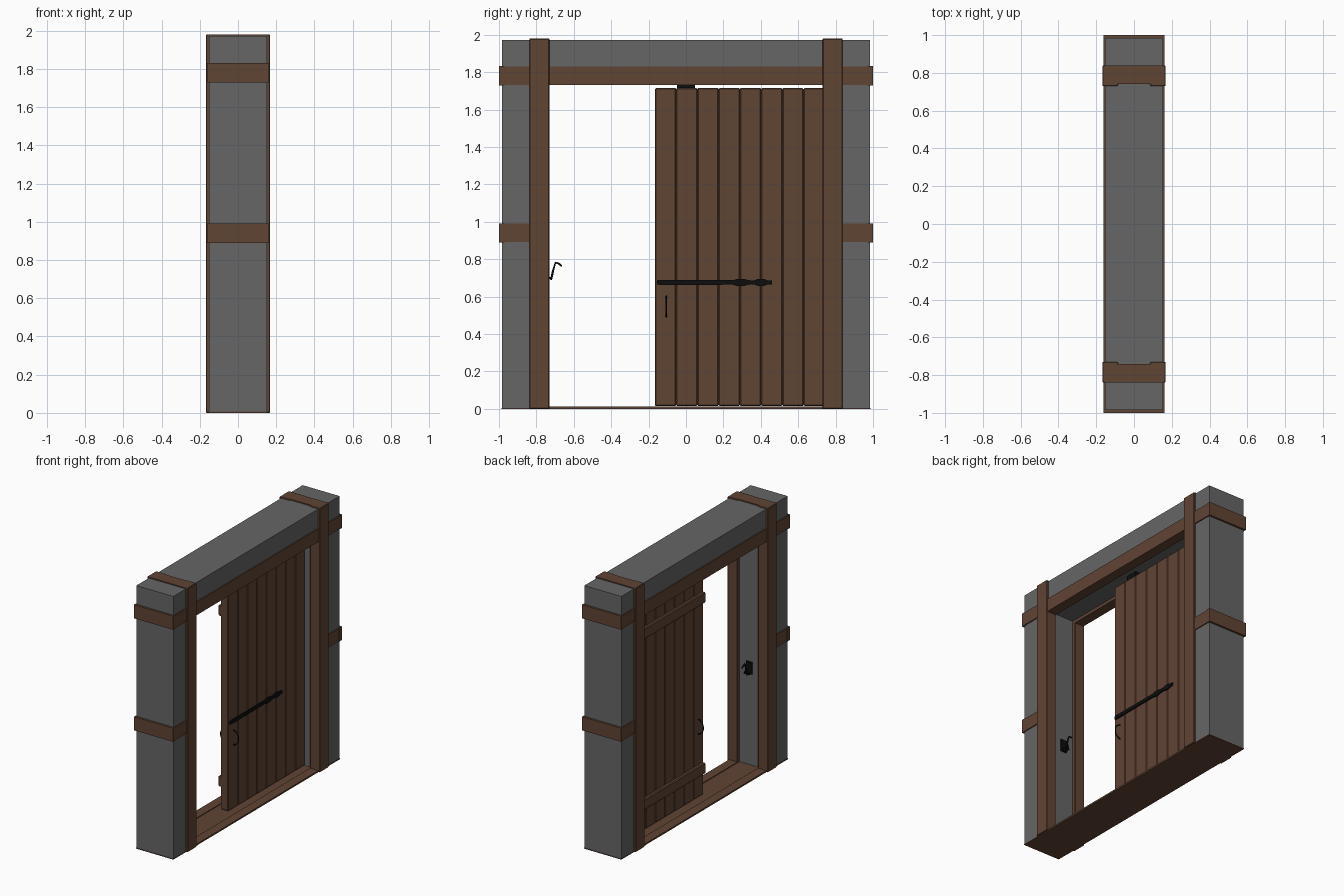
import bpy, bmesh, math
from mathutils import Vector

if "Cube" in bpy.data.objects:
    bpy.data.objects.remove(bpy.data.objects["Cube"])


def material(name, rgb):
    m = bpy.data.materials.new(name)
    m.diffuse_color = (*rgb, 1)
    m.use_nodes = True
    m.node_tree.nodes["Principled BSDF"].inputs["Base Color"].default_value = m.diffuse_color
    return m


WOOD = material("brown wood", (0.118, 0.058, 0.034))
STONE = material("grey stone", (0.132, 0.132, 0.132))
IRON = material("black iron", (0.004, 0.004, 0.004))


def finish(name, bm, mat):
    bmesh.ops.recalc_face_normals(bm, faces=bm.faces)
    me = bpy.data.meshes.new(name)
    bm.to_mesh(me)
    bm.free()
    ob = bpy.data.objects.new(name, me)
    bpy.context.collection.objects.link(ob)
    me.materials.append(mat)
    return ob


def box(name, x, y, z, mat, bevel=0.0):
    """Box from (min, max) ranges, with optional chamfer."""
    bm = bmesh.new()
    bmesh.ops.create_cube(bm, size=1)
    for v in bm.verts:
        v.co = [r[0] + (c + 0.5) * (r[1] - r[0]) for r, c in zip((x, y, z), v.co)]
    if bevel:
        bmesh.ops.bevel(bm, geom=bm.edges[:], offset=bevel, segments=1, affect='EDGES')
    return finish(name, bm, mat)


def plate(name, outline, x, mat):
    """Extrude a (y, z) outline through the x range."""
    bm = bmesh.new()
    f = bm.faces.new([bm.verts.new((x[0], a, b)) for a, b in outline])
    g = bmesh.ops.extrude_face_region(bm, geom=[f])["geom"]
    for v in g:
        if isinstance(v, bmesh.types.BMVert):
            v.co.x = x[1]
    return finish(name, bm, mat)


def rod(name, points, radius, mat):
    cu = bpy.data.curves.new(name, 'CURVE')
    cu.dimensions = '3D'
    cu.bevel_depth = radius
    cu.bevel_resolution = 1
    cu.use_fill_caps = True
    sp = cu.splines.new('POLY')
    sp.points.add(len(points) - 1)
    for p, co in zip(sp.points, points):
        p.co = (*co, 1)
    ob = bpy.data.objects.new(name, cu)
    bpy.context.collection.objects.link(ob)
    cu.materials.append(mat)


# Stone wall as an arch-shaped outline around the doorway
W, IN, TOP, HEAD = 0.985, 0.755, 1.972, 1.755
plate("stone_wall", [(-W, 0.006), (-W, TOP), (W, TOP), (W, 0.006), (IN, 0.006), (IN, HEAD),
                     (-IN, HEAD), (-IN, 0.006)], (-0.153, 0.153), STONE)

# Timber floor plate and raised sill strips
box("floor_plate", (-0.155, 0.155), (-0.987, 0.987), (0, 0.006), WOOD)
for s in (-1, 1):
    box("sill_strip", sorted((s * 0.085, s * 0.155)), (-0.74, 0.74), (0.004, 0.012), WOOD)

# Timber frame on both wall faces
for s in (-1, 1):
    for t in (-1, 1):
        box("door_post", sorted((s * 0.085, s * 0.168)), sorted((t * 0.73, t * 0.838)),
            (0, 1.98), WOOD, 0.004)
        box("middle_band", sorted((s * 0.14, s * 0.16)), sorted((t * 0.8, t * 0.998)),
            (0.892, 0.99), WOOD)
    box("lintel_beam", sorted((s * 0.085, s * 0.161)), (-0.998, 0.998), (1.732, 1.83), WOOD)

# Bands that wrap the wall ends and the top
for t in (-1, 1):
    for z in ((0.89, 0.992), (1.73, 1.832)):
        box("end_band", (-0.162, 0.162), sorted((t * 0.97, t * 1.0)), z, WOOD)
    box("top_band", (-0.16, 0.16), sorted((t * 0.74, t * 0.838)), (1.95, 1.98), WOOD)

# Sliding door: chamfered planks and rear battens
N, Y0, PITCH = 8, -0.166, 0.1135
for i in range(N):
    a = Y0 + i * PITCH
    box("door_plank", (-0.028, 0.036), (a, a + PITCH), (0.016, 1.715), WOOD, 0.005)
for z in (0.22, 1.50):
    box("door_batten", (-0.05, -0.02), (Y0 + 0.003, 0.74), (z - 0.04, z + 0.04), WOOD, 0.006)

# Iron top guide
box("door_guide", (-0.02, 0.025), (-0.047, 0.047), (1.71, 1.76), IRON)

# Ornamental iron strap with two lobes near the tip
half = [(-0.155, 0.011), (-0.13, 0.014), (0.25, 0.012), (0.275, 0.019), (0.31, 0.019),
        (0.335, 0.012), (0.365, 0.011), (0.385, 0.019), (0.415, 0.019), (0.435, 0.011), (0.46, 0.010)]
zs = 0.676
plate("iron_strap", [(y, zs + h) for y, h in half] + [(y, zs - h) for y, h in reversed(half)],
      (0.03, 0.046), IRON)

# Bowed pull handles on both faces
for s, base in ((1, 0.034), (-1, -0.026)):
    pts = []
    for k in range(9):
        a = math.pi * k / 8
        pts.append((base + s * 0.045 * math.sin(a), -0.105, 0.547 - 0.055 * math.cos(a)))
    rod("pull_handle", pts, 0.004, IRON)

# Iron catch hook on the closing jamb
box("catch_plate", (-0.025, 0.025), (-0.757, -0.745), (0.69, 0.78), IRON)
for x in (-0.018, 0.018):
    rod("catch_bracket", [(x, -0.755, 0.70), (x, -0.718, 0.70), (0, -0.712, 0.735)], 0.006, IRON)
rod("catch_hook", [(0, -0.722, 0.69), (0, -0.712, 0.735), (0, -0.698, 0.782),
                   (0, -0.682, 0.778), (0, -0.664, 0.763)], 0.006, IRON)
